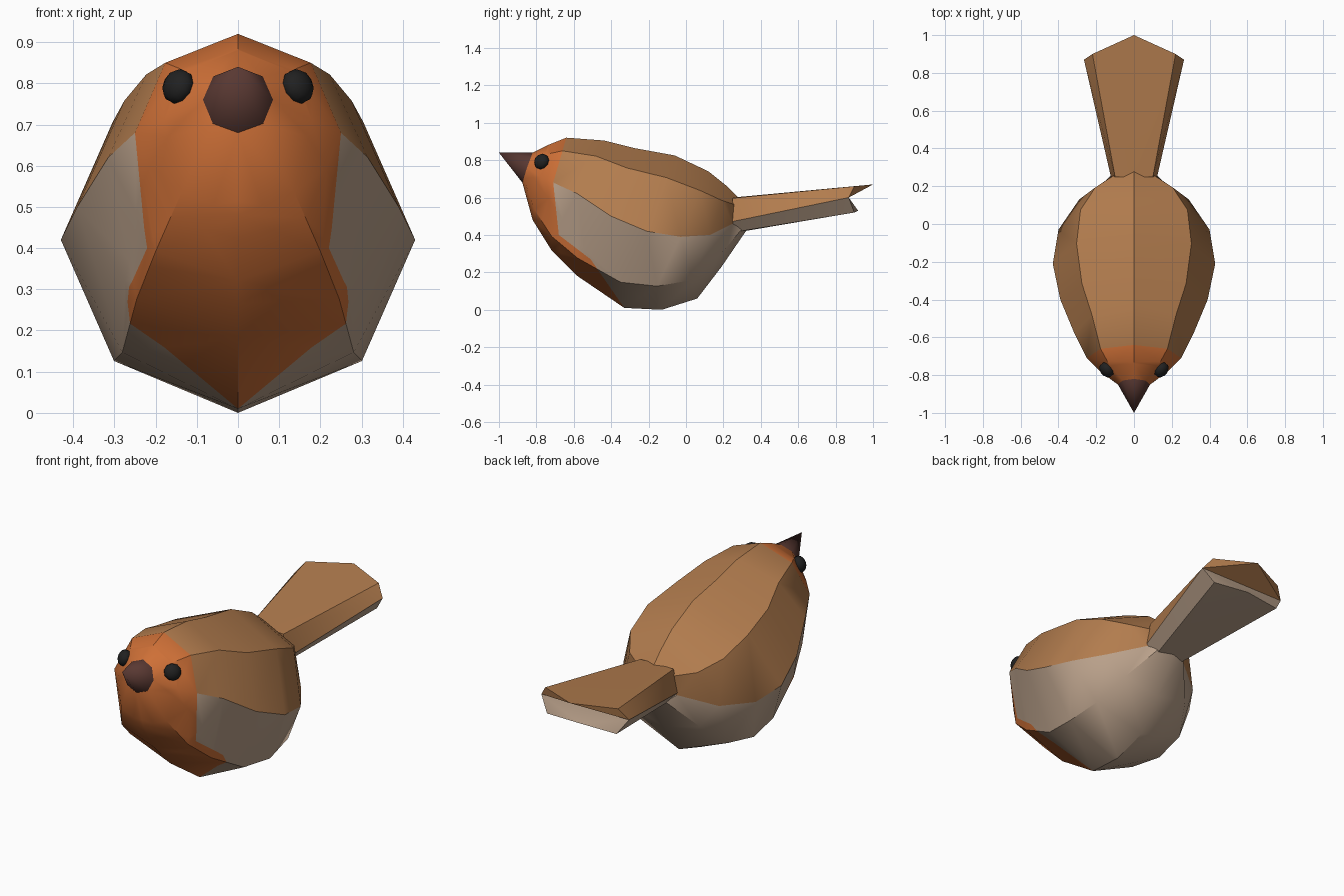
import bpy, bmesh, math
from mathutils import Vector

if "Cube" in bpy.data.objects:
    bpy.data.objects.remove(bpy.data.objects["Cube"])


def material(name, rgb):
    m = bpy.data.materials.new(name)
    m.diffuse_color = (*rgb, 1)
    m.use_nodes = True
    m.node_tree.nodes["Principled BSDF"].inputs["Base Color"].default_value = m.diffuse_color
    return m


BROWN = material("warm brown", (0.445, 0.202, 0.076))
BEIGE = material("pale beige", (0.485, 0.352, 0.254))
ORANGE = material("breast orange", (0.62, 0.162, 0.038))
BEAK = material("dark beak brown", (0.10, 0.04, 0.032))
BLACK = material("eye black", (0.015, 0.015, 0.015))


def loft(halves):
    """Skin mirrored 5-point half sections; upper faces get index 0, lower 1."""
    bm = bmesh.new()
    rings = []
    for half in halves:
        pts = list(half) + [(-x, y, z) for x, y, z in half[3:0:-1]]
        rings.append([bm.verts.new(p) for p in pts])
    for a, b in zip(rings, rings[1:]):
        for j in range(8):
            k = (j + 1) % 8
            f = bm.faces.new((a[j], a[k], b[k], b[j]))
            f.material_index = 1 if 2 <= j <= 5 else 0
    for r in (rings[0], rings[-1]):
        bm.faces.new((r[6], r[7], r[0], r[1], r[2]))
        bm.faces.new(r[2:7]).material_index = 1
    bmesh.ops.remove_doubles(bm, verts=bm.verts[:], dist=1e-4)
    bmesh.ops.triangulate(bm, faces=bm.faces[:])
    bmesh.ops.recalc_face_normals(bm, faces=bm.faces[:])
    return bm


def finish(bm, name, mats, angle):
    me = bpy.data.meshes.new(name)
    bm.to_mesh(me)
    bm.free()
    for m in mats:
        me.materials.append(m)
    for p in me.polygons:
        p.use_smooth = True
    me.set_sharp_from_angle(angle=math.radians(angle))
    ob = bpy.data.objects.new(name, me)
    bpy.context.collection.objects.link(ob)
    return ob


def section(top, side, bottom, low):
    """Rounded half section from its top, widest and bottom points."""
    t, s, b = Vector((0, *top)), Vector(side), Vector((0, *bottom))
    c = Vector((0, s.y, s.z))
    return [t, c + 0.707 * (s - c) + 0.707 * (t - c), s,
            c + low * (s - c) + low * (b - c), b]


# Body: sections from beak to rump
stations = [
    ((-.82, .84), (.085, -.85, .76), (-.875, .68), .72),
    ((-.74, .88), (.18, -.78, .71), (-.82, .48), .76),
    ((-.64, .92), (.25, -.71, .68), (-.72, .32), .80),
    ((-.44, .905), (.315, -.58, .62), (-.58, .18), .78),
    ((-.28, .865), (.39, -.40, .50), (-.33, .01), .72),
    ((-.06, .825), (.43, -.21, .42), (-.13, .0), .70),
    ((.12, .74), (.40, -.03, .39), (.06, .06), .70),
    ((.22, .66), (.29, .13, .40), (.19, .23), .70),
    ((.28, .60), (.12, .25, .46), (.32, .42), .70),
]
sections = [section(*s) for s in stations]
body = loft(sections)

# Orange face and breast: cut along a side-view outline, colour what is in front
edge = [(-.64, .92), (-.71, .68), (-.68, .40), (-.51, .27), (-.33, .01)]
for (y0, z0), (y1, z1) in zip(edge, edge[1:]):
    bmesh.ops.bisect_plane(body, geom=body.verts[:] + body.edges[:] + body.faces[:],
                           dist=0.004, plane_co=(0, y0, z0),
                           plane_no=Vector((0, z0 - z1, y1 - y0)).normalized())


def edge_y(z):
    for (y0, z0), (y1, z1) in zip(edge, edge[1:]):
        if z >= z1:
            return y0 + (y1 - y0) * (z0 - z) / (z0 - z1)
    return edge[-1][0]


for f in body.faces:
    c = f.calc_center_median()
    if c.y < edge_y(c.z):
        f.material_index = 2
finish(body, "body", [BROWN, BEIGE, ORANGE], 35)

# Beak: grows from the first body section to a point
beak = loft([sections[0], [(0, -1, .84)] * 5])
for f in beak.faces:
    f.material_index = 0
finish(beak, "beak", [BEAK], 50)

# Tail: widening wedge with a pointed end
tail = loft([
    [(0, .25, .60), (.10, .25, .597), (.12, .24, .47), (.08, .29, .42), (0, .31, .42)],
    [(0, 1, .67), (.22, .90, .66), (.265, .87, .60), (.21, .90, .52), (0, .92, .53)],
])
finish(tail, "tail", [BROWN, BEIGE], 35)

# Eyes: flattened beads set into the sides of the head
for side, name in ((1, "right_eye"), (-1, "left_eye")):
    eye = bmesh.new()
    bmesh.ops.create_uvsphere(eye, u_segments=10, v_segments=7, radius=0.044)
    bmesh.ops.scale(eye, vec=(1, 1, .75), verts=eye.verts[:])
    ob = finish(eye, name, [BLACK], 60)
    ob.location = (side * .145, -.772, .792)
    ob.rotation_mode = 'QUATERNION'
    ob.rotation_quaternion = Vector((side * .7, -.6, .35)).to_track_quat('Z', 'Y')
